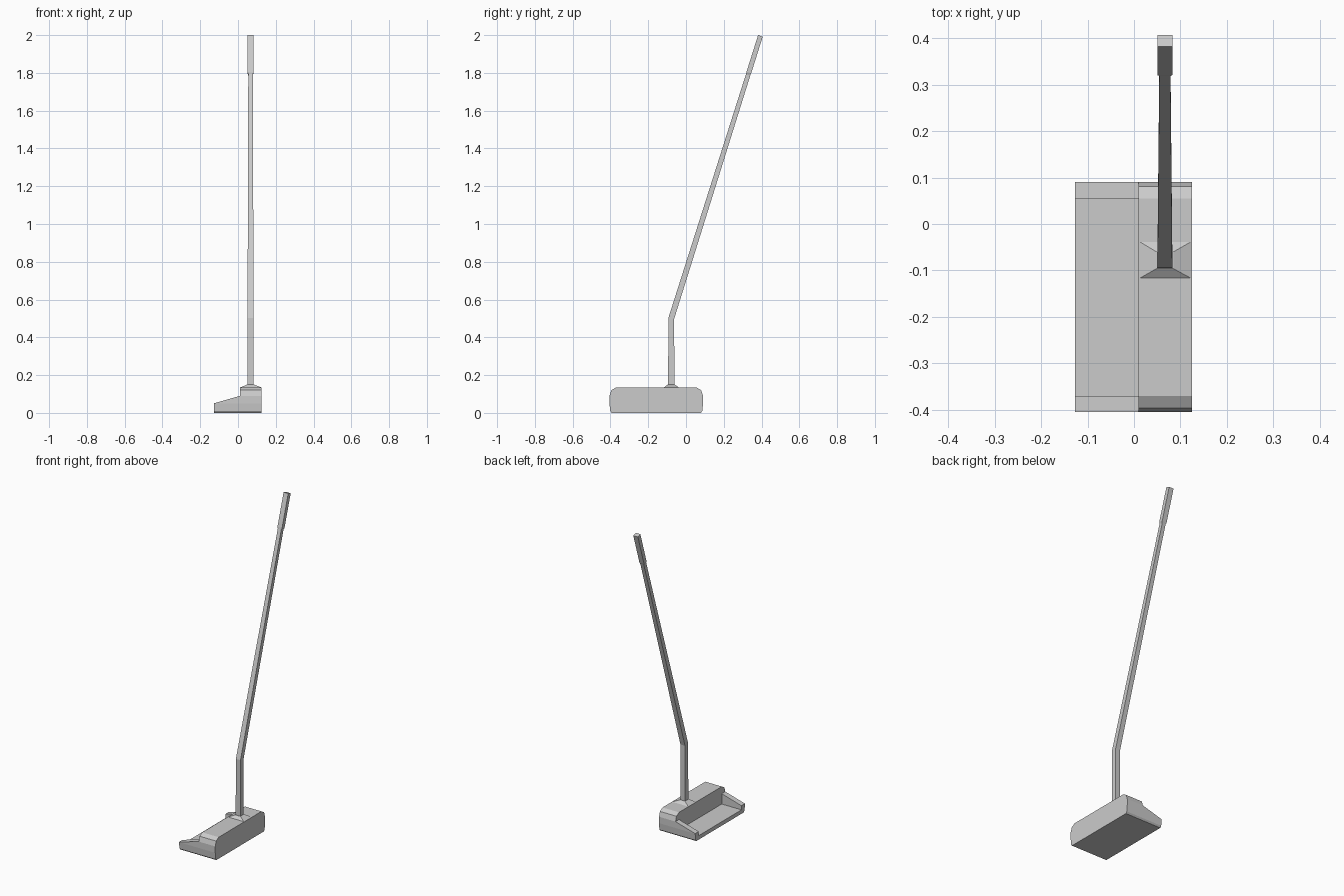
import bpy, bmesh
from mathutils import Vector

if "Cube" in bpy.data.objects:
    bpy.data.objects.remove(bpy.data.objects["Cube"])


def loft(name, sections):
    """Skin matching closed cross-sections and cap both ends."""
    bm = bmesh.new()
    rings = [[bm.verts.new(p) for p in s] for s in sections]
    n = len(rings[0])
    for a, b in zip(rings, rings[1:]):
        for i in range(n):
            j = (i + 1) % n
            bm.faces.new((a[i], a[j], b[j], b[i]))
    bm.faces.new(rings[0])
    bm.faces.new(rings[-1])
    bmesh.ops.recalc_face_normals(bm, faces=bm.faces)
    mesh = bpy.data.meshes.new(name)
    bm.to_mesh(mesh)
    bm.free()
    obj = bpy.data.objects.new(name, mesh)
    bpy.context.collection.objects.link(obj)
    return obj


def rect(center, width, depth, along):
    """Rectangle around center, perpendicular to a direction in the yz plane."""
    c = Vector(center)
    side = Vector((width / 2, 0, 0))
    d = Vector(along).normalized()
    back = Vector((0, d.z, -d.y)) * depth / 2
    return [c - side - back, c + side - back, c + side + back, c - side + back]


MID = -0.1575                       # head centre in y
X_BACK, X_STEP, X_FACE = -0.127, 0.01, 0.125

# Striking block: rounded end profile extruded along x
half = [(0.236, 0), (0.244, 0.01), (0.2475, 0.05),
        (0.2475, 0.09), (0.238, 0.12), (0.2125, 0.135)]
outline = half + [(-y, z) for y, z in reversed(half)]
loft("head_block", [[(x, MID + y, z) for y, z in outline] for x in (X_STEP, X_FACE)])

# Rear tray floor
loft("tray_floor", [[(x, MID - 0.23, 0), (x, MID + 0.23, 0),
                     (x, MID + 0.23, 0.025), (x, MID - 0.23, 0.025)]
                    for x in (X_BACK, X_STEP)])

# Sloping walls at both ends of the tray
for label, s in (("heel", 1), ("toe", -1)):
    loft(label + "_wall", [
        [(x, MID + s * y, z) for y, z in
         [(0.2125, 0), (0.236, 0), (0.244, 0.01), (0.2475, 0.05),
          (0.2475, top), (0.2125, top)]]
        for x, top in ((X_BACK, 0.051), (X_STEP, 0.09))])

# Flared socket where the shaft meets the head
SX, SY = 0.0665, -0.078
loft("shaft_socket", [
    [(X_STEP, -0.118, 0.134), (X_FACE, -0.118, 0.134),
     (X_FACE, -0.037, 0.134), (X_STEP, -0.037, 0.134)],
    rect((SX, SY, 0.15), 0.036, 0.036, (0, 0, 1))])

# Bent square shaft
bend, tip = Vector((SX, SY, 0.5)), Vector((SX, 0.394, 1.996))
lean = (tip - bend).normalized()
grip_start = bend.lerp(tip, 0.87)
loft("shaft", [
    rect((SX, SY, 0.14), 0.033, 0.033, (0, 0, 1)),
    rect(bend, 0.032, 0.031, Vector((0, 0, 1)) + lean),
    rect(grip_start, 0.024, 0.024, lean)])

# Thicker grip with a short flare at its lower end
loft("grip", [
    rect(grip_start - lean * 0.012, 0.024, 0.022, lean),
    rect(grip_start, 0.032, 0.026, lean),
    rect(tip, 0.032, 0.026, lean)])
